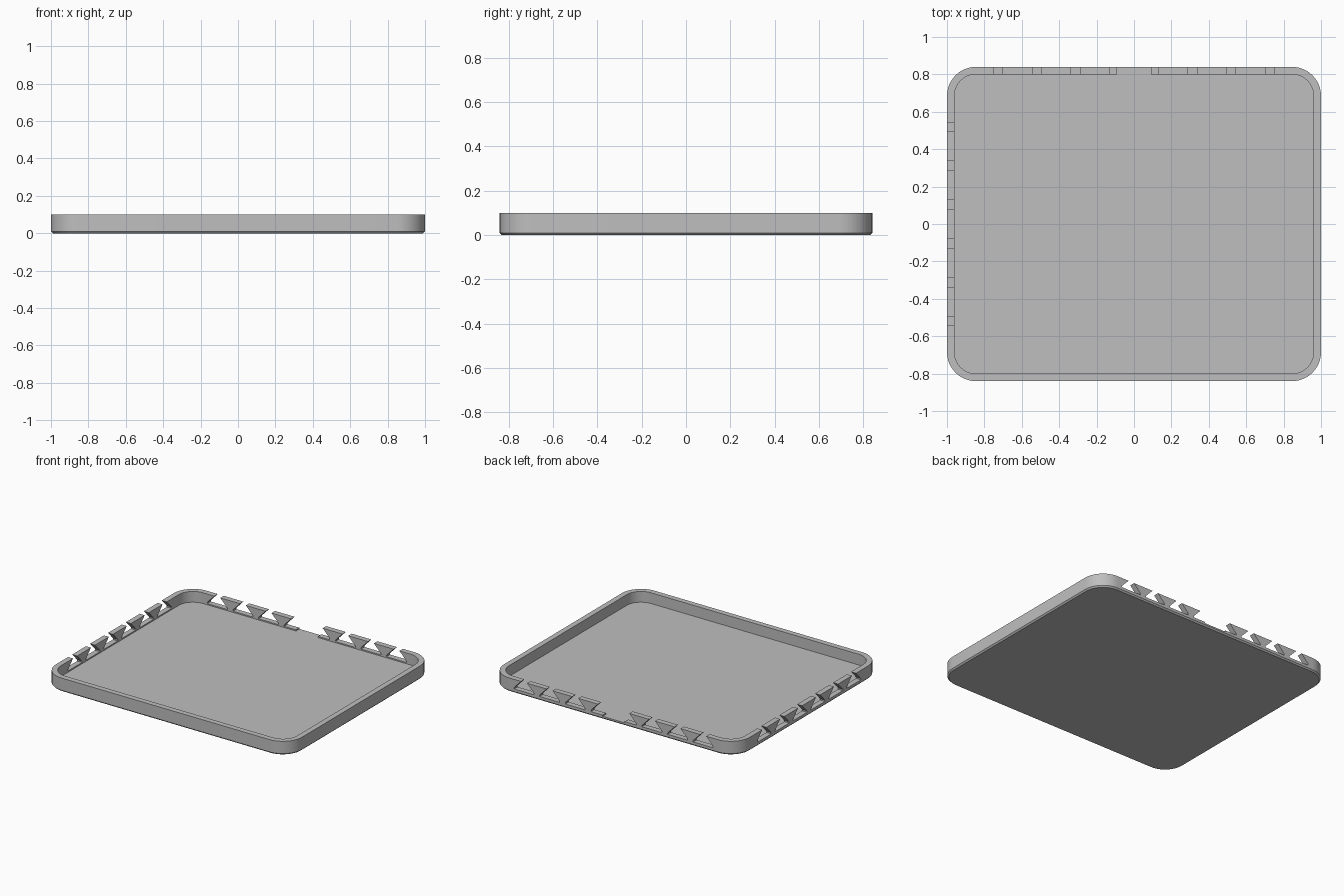
import bpy, bmesh, math

if "Cube" in bpy.data.objects:
    bpy.data.objects.remove(bpy.data.objects["Cube"])

W, D, H = 1.0, 0.84, 0.1        # half width, half depth, height
WALL, FLOOR, CHAMFER, RADIUS = 0.04, 0.021, 0.01, 0.155
PITCH = 0.208                   # spacing of the dovetail slots

grey = bpy.data.materials.new("light grey")
grey.diffuse_color = (0.52, 0.52, 0.52, 1)
grey.use_nodes = True
grey.node_tree.nodes["Principled BSDF"].inputs["Base Color"].default_value = grey.diffuse_color


def make_object(name, bm):
    bmesh.ops.recalc_face_normals(bm, faces=bm.faces)
    mesh = bpy.data.meshes.new(name)
    bm.to_mesh(mesh)
    bm.free()
    mesh.materials.append(grey)
    ob = bpy.data.objects.new(name, mesh)
    bpy.context.collection.objects.link(ob)
    return ob


def rounded_ring(bm, inset, z, steps=12):
    """Rounded rectangle of vertices, inset from the outer outline."""
    r = RADIUS - inset
    ring = []
    for q, (sx, sy) in enumerate(((1, 1), (-1, 1), (-1, -1), (1, -1))):
        for i in range(steps + 1):
            a = (q + i / steps) * math.pi / 2
            ring.append(bm.verts.new((sx * (W - RADIUS) + r * math.cos(a),
                                      sy * (D - RADIUS) + r * math.sin(a), z)))
    return ring


def add_prism(bm, profile, place):
    """Extrude a (along, z) profile through the wall thickness."""
    ends = [[bm.verts.new(place(u, t, z)) for u, z in profile]
            for t in (-0.03, WALL + 0.03)]
    n = len(profile)
    bm.faces.new(ends[0])
    bm.faces.new(ends[1][::-1])
    for i in range(n):
        j = (i + 1) % n
        bm.faces.new((ends[0][i], ends[0][j], ends[1][j], ends[1][i]))


def on_back(u, t, z):
    return (u, D - t, z)


def on_left(u, t, z):
    return (-W + t, u, z)


def slot(c):
    """Dovetail slot: narrow mouth, wide foot."""
    half = [(0.024, 0.12), (0.024, H), (0.081, 0.04), (0.081, 0.03)]
    return [(c + u, z) for u, z in half] + [(c - u, z) for u, z in reversed(half)]


# Tray: chamfered base, upright rim and recessed floor
bm = bmesh.new()
rings = [rounded_ring(bm, i, z) for i, z in
         ((CHAMFER, 0), (0, CHAMFER), (0, H), (WALL, H), (WALL, FLOOR))]
for a, b in zip(rings, rings[1:]):
    for i in range(len(a)):
        j = (i + 1) % len(a)
        bm.faces.new((a[i], a[j], b[j], b[i]))
bm.faces.new(rings[0][::-1])
bm.faces.new(rings[-1])
tray = make_object("tray", bm)

# Dovetail slots along the left and back rims
bm = bmesh.new()
for k in range(6):
    add_prism(bm, slot((k - 2.5) * PITCH), on_left)
for k in range(8):
    add_prism(bm, slot((k - 3.5) * PITCH), on_back)
slots = make_object("slot_cutter", bm)

# Wide opening in the middle of the back rim
bm = bmesh.new()
add_prism(bm, [(-0.09, FLOOR), (0.09, FLOOR), (0.09, 0.13), (-0.09, 0.13)], on_back)
opening = make_object("opening_cutter", bm)

bpy.context.view_layer.objects.active = tray
tray.select_set(True)
for cutter in (slots, opening):
    cutter.hide_render = True
    mod = tray.modifiers.new(cutter.name, 'BOOLEAN')
    mod.operation, mod.solver, mod.object = 'DIFFERENCE', 'EXACT', cutter
    bpy.ops.object.modifier_apply(modifier=mod.name)
    bpy.data.objects.remove(cutter)

bpy.ops.object.select_all(action='DESELECT')
tray.select_set(True)
bpy.ops.object.shade_smooth_by_angle(angle=math.radians(30))
